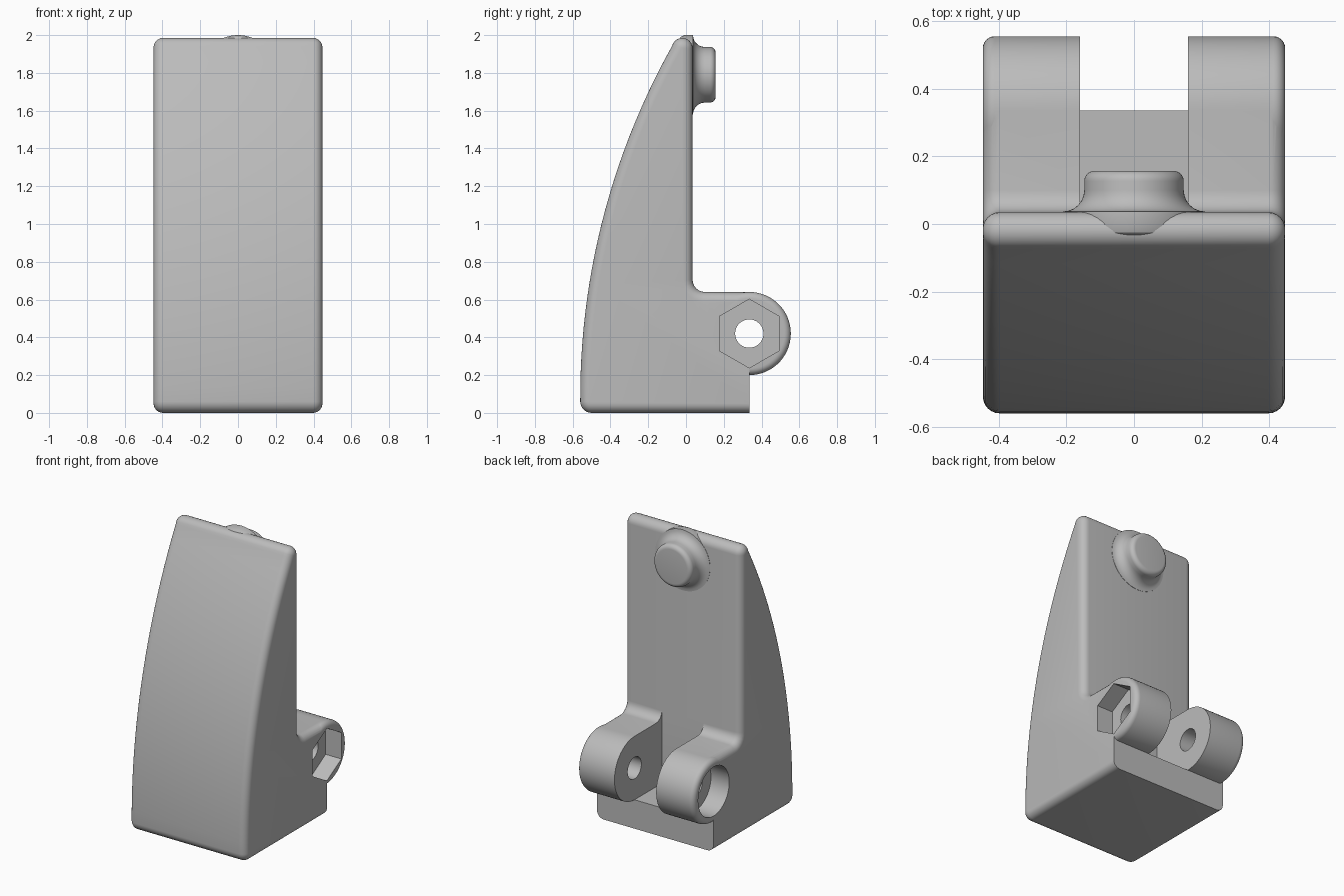
import bpy, bmesh, math
from mathutils import Matrix, Vector

if bpy.data.objects.get("Cube"):
    bpy.data.objects.remove(bpy.data.objects["Cube"])

HALF, BACK, STEP = 0.447, 0.035, 0.335     # half width, tower back, base back
PIVOT = (STEP, 0.42)                       # hinge centre in y, z
LUG_R = 0.22

grey = bpy.data.materials.new("plain grey")
grey.use_nodes = True
grey.diffuse_color = (0.5, 0.5, 0.5, 1)
grey.node_tree.nodes["Principled BSDF"].inputs["Base Color"].default_value = (0.5, 0.5, 0.5, 1)


def arc(cy, cz, r, start, end, steps):
    """Points on an arc in the y-z plane, angles in degrees."""
    angles = [math.radians(start + (end - start) * i / steps) for i in range(steps + 1)]
    return [(cy + r * math.cos(a), cz + r * math.sin(a)) for a in angles]


def finish(bm, name):
    bmesh.ops.recalc_face_normals(bm, faces=bm.faces)
    mesh = bpy.data.meshes.new(name)
    bm.to_mesh(mesh)
    bm.free()
    mesh.materials.append(grey)
    obj = bpy.data.objects.new(name, mesh)
    bpy.context.collection.objects.link(obj)
    return obj


def prism(name, profile, x0, x1, rounding=0.0, sharp=lambda edge: False):
    """Extrude a y-z profile along x and round the rims of both ends."""
    bm = bmesh.new()
    face = bm.faces.new([bm.verts.new((x0, y, z)) for y, z in profile])
    ext = bmesh.ops.extrude_face_region(bm, geom=[face])
    moved = [g for g in ext["geom"] if isinstance(g, bmesh.types.BMVert)]
    bmesh.ops.translate(bm, verts=moved, vec=(x1 - x0, 0, 0))
    bmesh.ops.recalc_face_normals(bm, faces=bm.faces)
    if rounding:
        rim = [e for e in bm.edges
               if abs(e.verts[0].co.x - e.verts[1].co.x) < 1e-5 and not sharp(e)]
        bmesh.ops.bevel(bm, geom=rim, offset=rounding, offset_type='OFFSET', segments=6,
                        profile=0.5, affect='EDGES', clamp_overlap=False)
        bmesh.ops.remove_doubles(bm, verts=bm.verts, dist=0.0005)
    return finish(bm, name)


def combine(target, other, operation):
    mod = target.modifiers.new(operation.lower(), 'BOOLEAN')
    mod.object, mod.operation, mod.solver = other, operation, 'EXACT'
    bpy.context.view_layer.objects.active = target
    bpy.ops.object.modifier_apply(modifier=mod.name)
    bpy.data.objects.remove(other)


def smooth(obj):
    bpy.ops.object.select_all(action='DESELECT')
    obj.select_set(True)
    bpy.context.view_layer.objects.active = obj
    bpy.ops.object.shade_smooth_by_angle(angle=math.radians(30))


# Tower and base: curved front, rounded tip, filleted step at the back
R = 3.81
front = []
for i in range(25):
    z = 1.94 - (1.94 - 0.06) * i / 24
    front.append((-0.56 + R - math.sqrt(R * R - (z - 0.08) ** 2), z))
profile = [(STEP, 0), (STEP, 0.64)]
profile += arc(BACK + 0.065, 0.705, 0.065, 270, 180, 6)
profile += arc(BACK - 0.055, 1.93, 0.055, 0, 150, 10)
profile += front
profile += arc(-0.5, 0.06, 0.06, 190, 270, 6)


def on_base_back(edge):
    return all(abs(v.co.y - STEP) < 1e-4 for v in edge.verts)


body = prism("tower_and_base", profile, -HALF, HALF, 0.05, on_base_back)

# Round hinge end, later split into two lugs
hinge = prism("hinge_end", arc(*PIVOT, LUG_R, 0, 354, 59), -HALF, HALF, 0.035)
combine(body, hinge, 'UNION')

# Slot between the lugs
slot_box = [(BACK + 0.0005, 0.2), (0.8, 0.2), (0.8, 0.9), (BACK + 0.0005, 0.9)]
combine(body, prism("slot_cutter", slot_box, -0.16, 0.16), 'DIFFERENCE')

# Pin hole, hexagonal nut recess on one side and round recess on the other
hole = arc(*PIVOT, 0.075, 0, 350, 35)
hexagon = arc(*PIVOT, 0.182, 30, 330, 5)
bore = arc(*PIVOT, 0.17, 0, 352.5, 47)
combine(body, prism("pin_cutter", hole, -0.7, 0.7), 'DIFFERENCE')
combine(body, prism("nut_cutter", hexagon, HALF - 0.12, 0.7), 'DIFFERENCE')
combine(body, prism("bore_cutter", bore, -0.7, -HALF + 0.14), 'DIFFERENCE')
smooth(body)

# Knob: lathed button with a flared root that swells over the tower top
knob_profile = [(0.15, -0.05), (0.185, -0.04), (0.203, -0.025), (0.21, -0.005), (0.21, 0.034)]
knob_profile += [(0.21 - 0.063 * math.sin(a), 0.1 - 0.063 * math.cos(a))
                 for a in [math.radians(15 * i) for i in range(7)]]
knob_profile += [(0.117 + 0.03 * math.cos(a), 0.127 + 0.03 * math.sin(a))
                 for a in [math.radians(15 * i) for i in range(7)]]
bm = bmesh.new()
centre = Vector((0, 0, 1.79))
path = [(0, -0.05)] + knob_profile + [(0, 0.157)]
verts = [bm.verts.new(centre + Vector((r, y, 0))) for r, y in path]
edges = [bm.edges.new(pair) for pair in zip(verts, verts[1:])]
bmesh.ops.spin(bm, geom=verts + edges, cent=centre, axis=(0, 1, 0),
               angle=math.tau, steps=64, use_duplicate=False)
bmesh.ops.remove_doubles(bm, verts=bm.verts, dist=0.0005)
smooth(finish(bm, "back_knob"))
